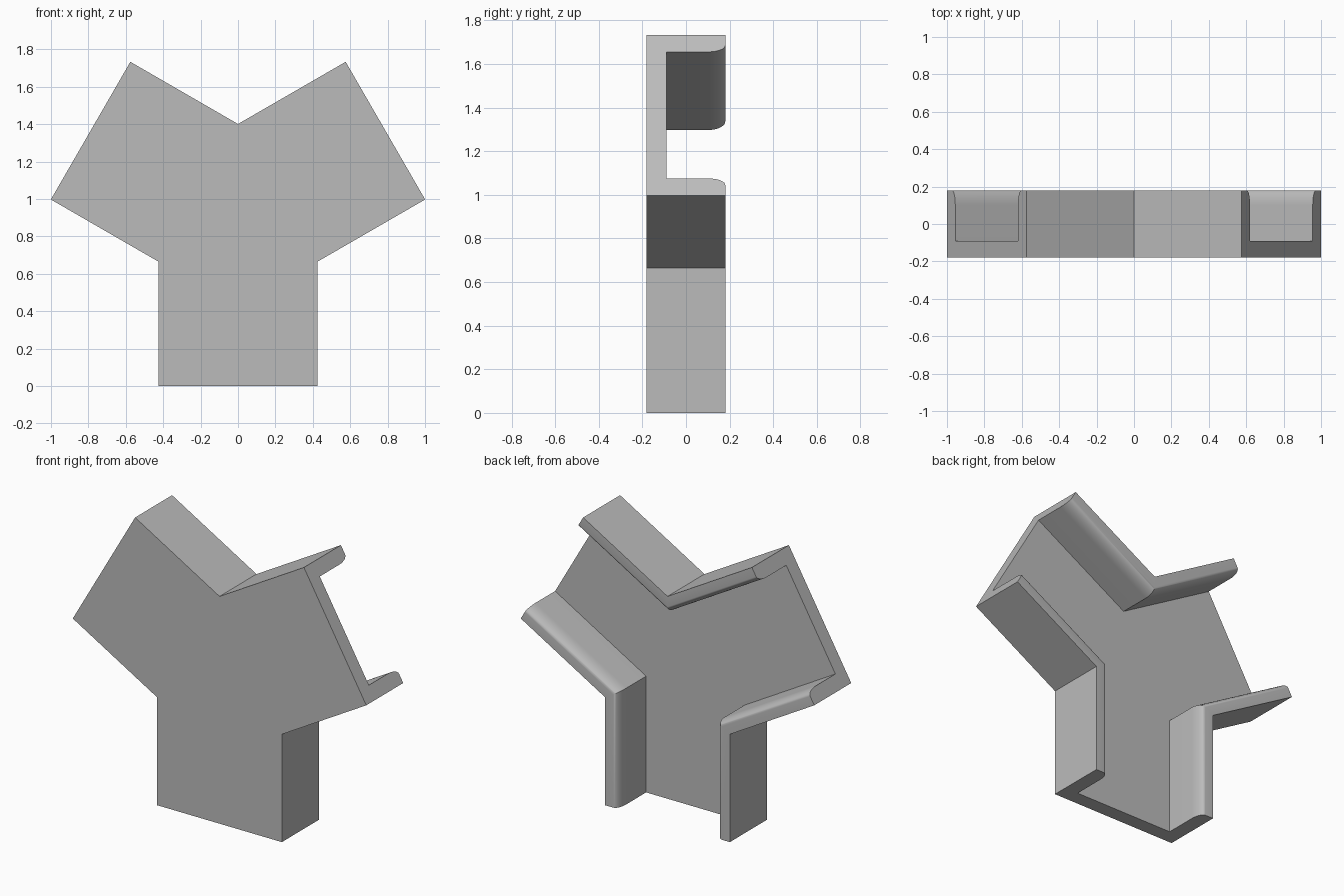
import bpy, bmesh, math
from mathutils import Vector

if "Cube" in bpy.data.objects:
    bpy.data.objects.remove(bpy.data.objects["Cube"])

HALF_WIDTH = 0.425    # half width of each arm
REACH = 0.91          # hub to arm end, also the hub height
DEPTH = 0.18          # half depth of the channel
WALL = 0.09           # wall and floor thickness
ROUND_IN, ROUND_DEEP = 0.034, 0.08   # rounded inner lip

grey = bpy.data.materials.new("plain grey")
grey.use_nodes = True
colour = (0.5, 0.5, 0.5, 1)
grey.diffuse_color = colour
grey.node_tree.nodes["Principled BSDF"].inputs["Base Color"].default_value = colour


def edge_path(notch_angle, inset, y):
    """Arm end, notch corner, arm end: the outline between two arms, inset."""
    w = HALF_WIDTH - inset
    spot = []
    for turn in (-60, 0, 60):
        if turn == 0:
            r, a = w / math.cos(math.radians(30)), notch_angle
        else:
            r = math.hypot(REACH, w)
            lean = math.degrees(math.atan2(w, REACH))
            a = notch_angle + turn - math.copysign(lean, turn)
        a = math.radians(a)
        spot.append(Vector((r * math.cos(a), y, REACH + r * math.sin(a))))
    return spot


def make_object(name, bm):
    bmesh.ops.recalc_face_normals(bm, faces=bm.faces)
    mesh = bpy.data.meshes.new(name)
    bm.to_mesh(mesh)
    bm.free()
    mesh.materials.append(grey)
    ob = bpy.data.objects.new(name, mesh)
    bpy.context.collection.objects.link(ob)
    bpy.ops.object.select_all(action='DESELECT')
    ob.select_set(True)
    bpy.context.view_layer.objects.active = ob
    bpy.ops.object.shade_smooth_by_angle(angle=math.radians(30))
    return ob


# Three-armed floor plate
bm = bmesh.new()
outline = [p for a in (90, 210, 330) for p in edge_path(a, 0, -DEPTH)]
front = [bm.verts.new(p) for p in outline]
back = [bm.verts.new(p + Vector((0, WALL, 0))) for p in outline]
bm.faces.new(front)
bm.faces.new(back)
for i in range(len(front)):
    j = (i + 1) % len(front)
    bm.faces.new((front[i], front[j], back[j], back[i]))
make_object("floor_plate", bm)

# Wall cross-section: (inset from outline, y), with a rounded inner lip
profile = [(0, -DEPTH + WALL), (0, DEPTH)]
STEPS = 12
for i in range(STEPS + 1):
    t = math.radians(90 * i / STEPS)
    profile.append((WALL - ROUND_IN + ROUND_IN * math.sin(t),
                    DEPTH - ROUND_DEEP + ROUND_DEEP * math.cos(t)))
profile.append((WALL, -DEPTH + WALL))

# One bent wall between each pair of arms
for name, angle in (("top_wall", 90), ("right_wall", 210), ("left_wall", 330)):
    bm = bmesh.new()
    rails = [[bm.verts.new(p) for p in edge_path(angle, d, y)] for d, y in profile]
    for i, rail in enumerate(rails):
        following = rails[(i + 1) % len(rails)]
        for k in range(2):
            bm.faces.new((rail[k], rail[k + 1], following[k + 1], following[k]))
    for k in (0, 2):
        bm.faces.new([rail[k] for rail in rails])
    make_object(name, bm)
